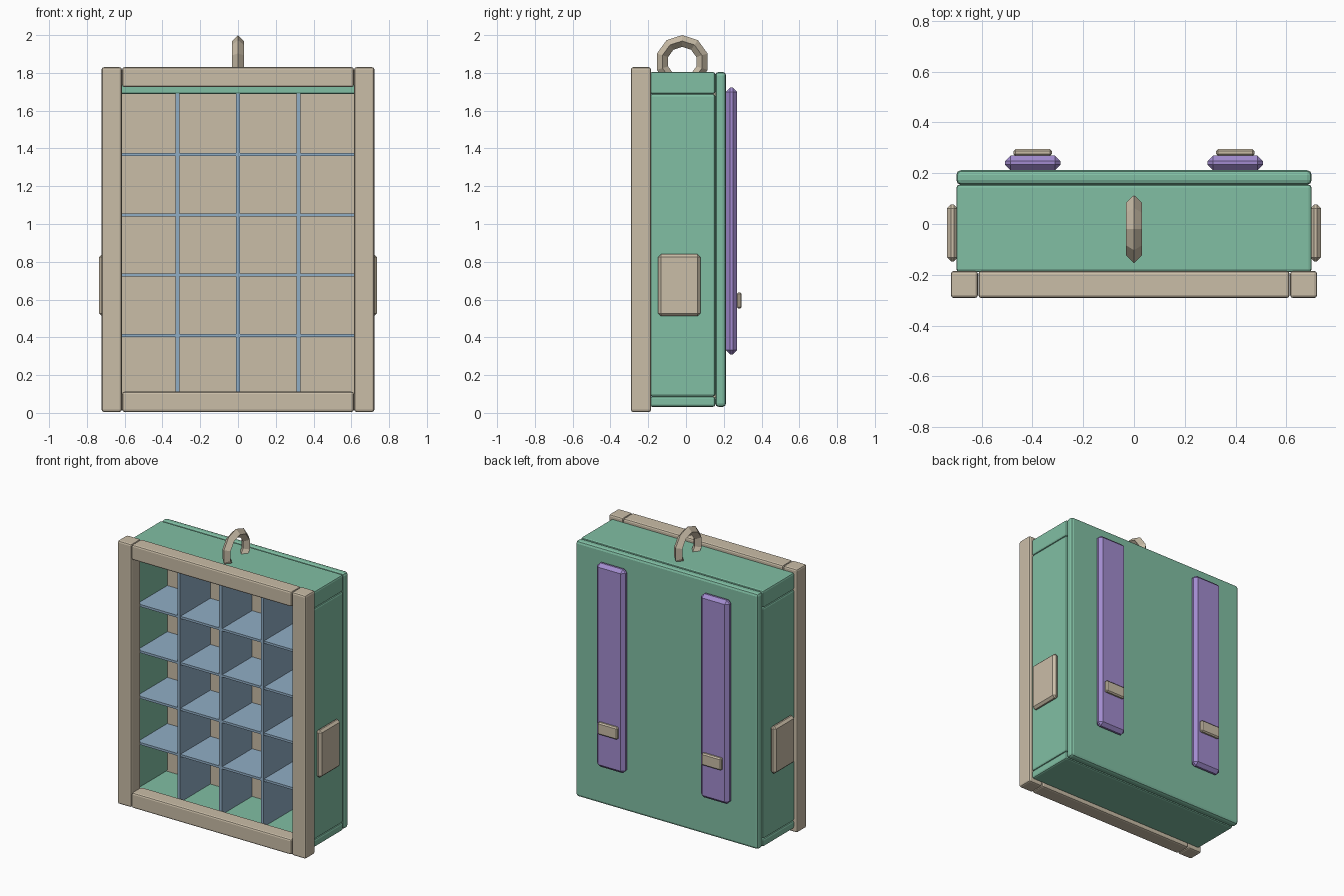
import bpy, bmesh, math
from mathutils import Matrix

if "Cube" in bpy.data.objects:
    bpy.data.objects.remove(bpy.data.objects["Cube"])


def material(name, rgb):
    m = bpy.data.materials.new(name)
    m.diffuse_color = (*rgb, 1)
    m.use_nodes = True
    m.node_tree.nodes["Principled BSDF"].inputs["Base Color"].default_value = m.diffuse_color
    return m


TAN = material("tan", (0.59, 0.51, 0.39))
GREEN = material("green", (0.22, 0.52, 0.37))
BLUE = material("blue", (0.28, 0.42, 0.56))
PURPLE = material("purple", (0.36, 0.26, 0.62))


def finish(name, bm, mat):
    me = bpy.data.meshes.new(name)
    bm.to_mesh(me)
    bm.free()
    me.materials.append(mat)
    ob = bpy.data.objects.new(name, me)
    bpy.context.collection.objects.link(ob)
    return ob


def box(name, x, y, z, mat, bevel=0.0, segs=1):
    """Box from (min, max) ranges, with optional bevelled edges."""
    bm = bmesh.new()
    size = [r[1] - r[0] for r in (x, y, z)]
    mid = [(r[1] + r[0]) / 2 for r in (x, y, z)]
    bmesh.ops.create_cube(bm, size=1, matrix=Matrix.Translation(mid) @ Matrix.Diagonal((*size, 1)))
    if bevel:
        bmesh.ops.bevel(bm, geom=bm.edges[:], offset=bevel, segments=segs,
                        profile=0.5, affect='EDGES')
    return finish(name, bm, mat)


def pair(name, x, y, z, mat, bevel=0.0, segs=1):
    """The same box on the right and mirrored on the left."""
    box(name + "_right", x, y, z, mat, bevel, segs)
    box(name + "_left", (-x[1], -x[0]), y, z, mat, bevel, segs)


# front frame
FY = (-0.292, -0.185)
pair("frame_post", (0.615, 0.722), FY, (0.005, 1.83), TAN, 0.012, 2)
box("frame_top_rail", (-0.613, 0.613), FY, (1.724, 1.83), TAN, 0.012, 2)
box("frame_bottom_rail", (-0.613, 0.613), FY, (0.005, 0.112), TAN, 0.012, 2)

# case
CY = (-0.19, 0.155)
pair("case_side", (0.64, 0.70), CY, (0.087, 1.688), GREEN, 0.012, 2)
box("case_top", (-0.70, 0.70), CY, (1.688, 1.805), GREEN, 0.012, 2)
box("case_bottom", (-0.70, 0.70), CY, (0.032, 0.087), GREEN, 0.012, 2)
box("case_back", (-0.70, 0.70), (0.155, 0.212), (0.032, 1.805), GREEN, 0.018, 2)
box("back_liner", (-0.645, 0.645), (0.14, 0.156), (0.08, 1.695), TAN)

# compartment dividers and shelves
for i, x in enumerate((-0.32, 0, 0.32)):
    box(f"divider_{i + 1}", (x - 0.01, x + 0.01), (-0.192, 0.145), (0.08, 1.69), BLUE)
for i, z in enumerate((0.41, 0.73, 1.047, 1.367)):
    box(f"shelf_{i + 1}", (-0.645, 0.645), (-0.188, 0.145), (z - 0.008, z + 0.008), BLUE)

# back straps with buckles
pair("strap", (0.29, 0.508), (0.212, 0.27), (0.31, 1.722), PURPLE, 0.022)
pair("buckle", (0.323, 0.475), (0.268, 0.295), (0.553, 0.637), TAN, 0.008)

# side plates
pair("side_plate", (0.695, 0.736), (-0.147, 0.077), (0.512, 0.84), TAN, 0.015)

# carrying ring: low-poly torus standing on the top
bm = bmesh.new()
N, M, R, r = 10, 4, 0.11, 0.031
rings = []
for i in range(N):
    a = 2 * math.pi * i / N
    ring = []
    for j in range(M):
        b = 2 * math.pi * j / M
        d = R + r * math.cos(b)
        ring.append(bm.verts.new((r * math.sin(b), -0.02 + d * math.sin(a), 1.859 + d * math.cos(a))))
    rings.append(ring)
for i in range(N):
    p, q = rings[i], rings[(i + 1) % N]
    for j in range(M):
        k = (j + 1) % M
        bm.faces.new((p[j], p[k], q[k], q[j]))
bmesh.ops.recalc_face_normals(bm, faces=bm.faces[:])
finish("carry_ring", bm, TAN)
